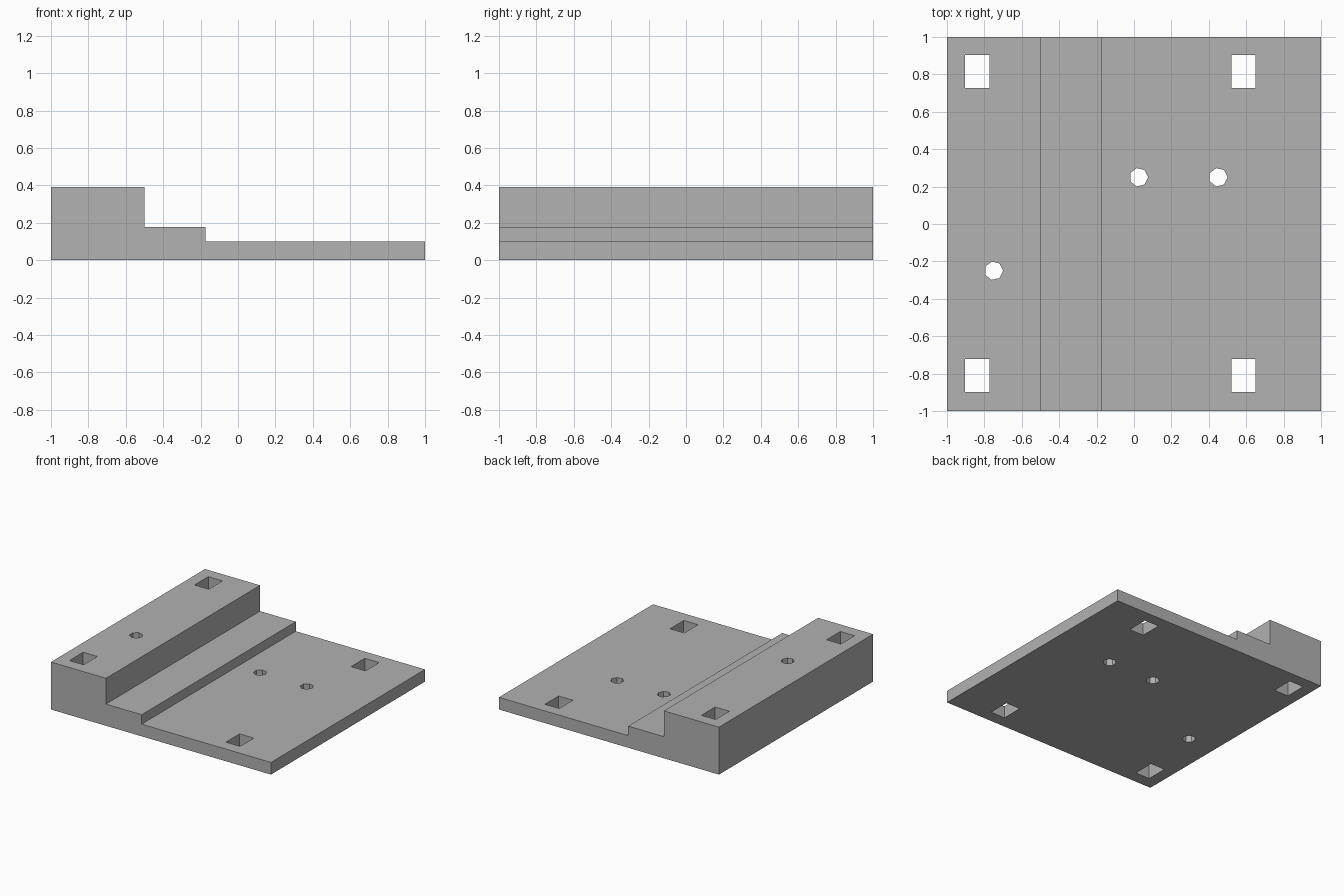
import bpy
import bmesh
from math import pi
from mathutils import Matrix, Vector

default_cube = bpy.data.objects.get("Cube")
if default_cube:
    bpy.data.objects.remove(default_cube, do_unlink=True)

# Plain grey material
grey = bpy.data.materials.new("plain grey")
grey.use_nodes = True
colour = (0.445, 0.445, 0.445, 1)
grey.diffuse_color = colour
grey.node_tree.nodes["Principled BSDF"].inputs["Base Color"].default_value = colour


def make_object(name, bm):
    bmesh.ops.recalc_face_normals(bm, faces=bm.faces)
    mesh = bpy.data.meshes.new(name)
    bm.to_mesh(mesh)
    bm.free()
    mesh.materials.append(grey)
    obj = bpy.data.objects.new(name, mesh)
    bpy.context.collection.objects.link(obj)
    return obj


# Stepped plate: side profile extruded from front to back
profile = [(-1, 0), (1, 0), (1, 0.1), (-0.175, 0.1),
           (-0.175, 0.178), (-0.5, 0.178), (-0.5, 0.39), (-1, 0.39)]
bm = bmesh.new()
front = bm.faces.new([bm.verts.new((x, -1, z)) for x, z in profile])
extruded = bmesh.ops.extrude_face_region(bm, geom=[front], use_keep_orig=True)
back_verts = [g for g in extruded["geom"] if isinstance(g, bmesh.types.BMVert)]
bmesh.ops.translate(bm, verts=back_verts, vec=(0, 2, 0))
plate = make_object("stepped_plate", bm)

# Cutters: four rectangular slots and three seven-sided bolt holes
bm = bmesh.new()
for x in (-0.838, 0.585):
    for y in (-0.81, 0.815):
        place = Matrix.LocRotScale(Vector((x, y, 0.2)), None, Vector((0.13, 0.178, 1)))
        bmesh.ops.create_cube(bm, size=1, matrix=place)
for x, y in ((-0.75, -0.25), (0.025, 0.25), (0.45, 0.25)):
    bmesh.ops.create_cone(bm, cap_ends=True, segments=7, radius1=0.05, radius2=0.05,
                          depth=1, matrix=Matrix.Translation((x, y, 0.2)))
    # Turn each hole so that one corner points along +x
    ring = bm.verts[-14:] if not bm.verts.ensure_lookup_table() else []
    tip = max(ring, key=lambda v: (v.co - Vector((x, y, 0))).xy.angle_signed(Vector((1, 0))))
    turn = (tip.co - Vector((x, y, 0))).xy.angle_signed(Vector((1, 0)))
    bmesh.ops.rotate(bm, verts=ring, cent=(x, y, 0),
                     matrix=Matrix.Rotation(-turn if abs(turn) < pi else 0, 3, "Z"))
cutter = make_object("hole_cutter", bm)
cutter.hide_render = True

# Cut the holes, then drop the cutter
cut = plate.modifiers.new("holes", "BOOLEAN")
cut.operation = "DIFFERENCE"
cut.solver = "EXACT"
cut.object = cutter
bpy.context.view_layer.objects.active = plate
plate.select_set(True)
bpy.ops.object.modifier_apply(modifier=cut.name)
bpy.data.objects.remove(cutter, do_unlink=True)
